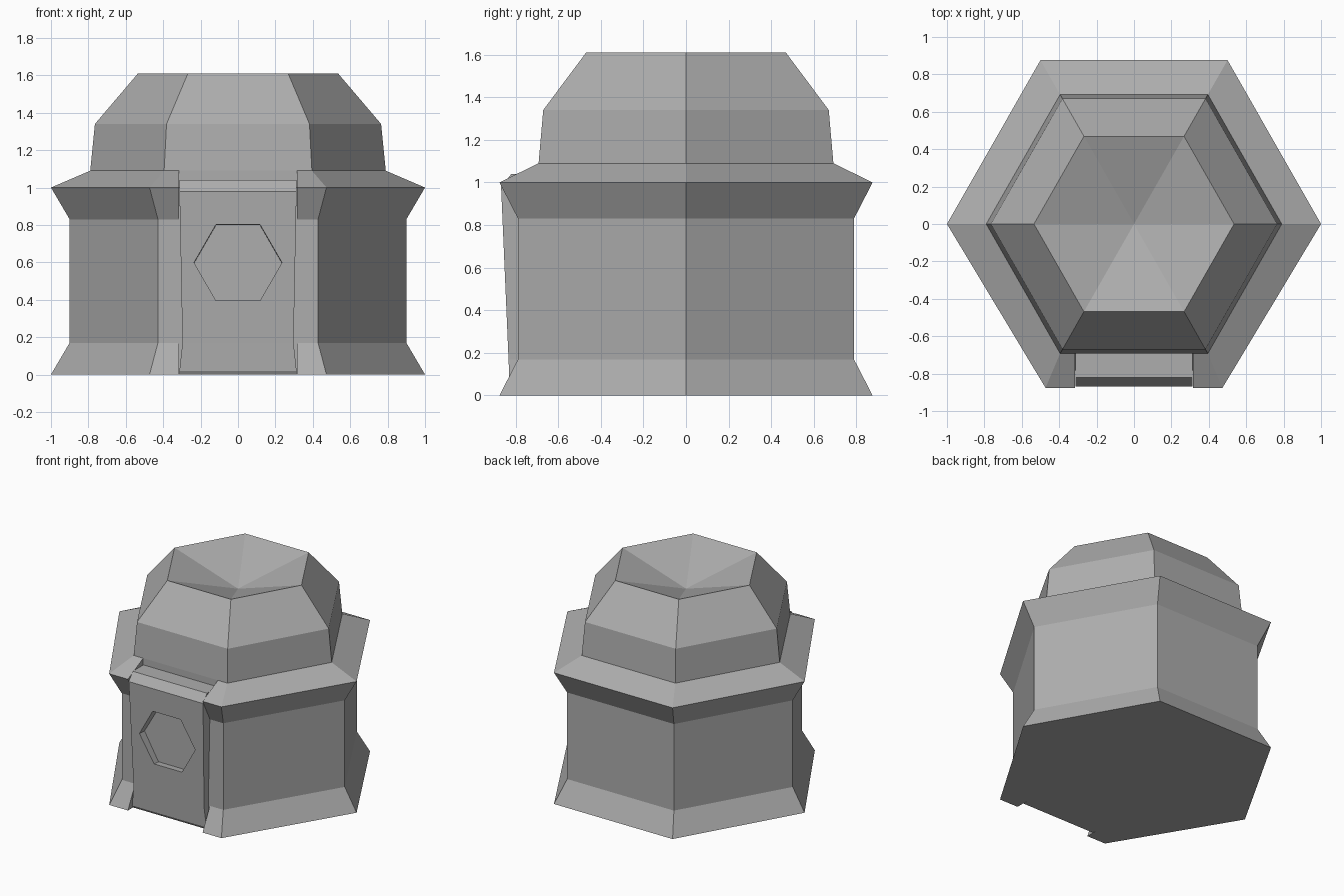
import bpy, bmesh, math

default = bpy.data.objects.get("Cube")
if default:
    bpy.data.objects.remove(default, do_unlink=True)

stone = bpy.data.materials.new("grey stone")
stone.use_nodes = True
GREY = (0.42, 0.42, 0.42, 1)
stone.diffuse_color = GREY
bsdf = stone.node_tree.nodes["Principled BSDF"]
bsdf.inputs["Base Color"].default_value = GREY
bsdf.inputs["Roughness"].default_value = 0.8


def loft(name, rings, apex=None):
    """Join equal rings of points; close with caps, or a point at the last ring."""
    bm = bmesh.new()
    loops = [[bm.verts.new(p) for p in ring] for ring in rings]
    n = len(loops[0])
    for a, b in zip(loops, loops[1:]):
        for i in range(n):
            j = (i + 1) % n
            bm.faces.new((a[i], a[j], b[j], b[i]))
    bm.faces.new(loops[0][::-1])
    if apex:
        tip = bm.verts.new(apex)
        for i in range(n):
            bm.faces.new((loops[-1][i], loops[-1][(i + 1) % n], tip))
    else:
        bm.faces.new(loops[-1])
    bmesh.ops.recalc_face_normals(bm, faces=bm.faces)
    mesh = bpy.data.meshes.new(name)
    bm.to_mesh(mesh)
    bm.free()
    mesh.materials.append(stone)
    obj = bpy.data.objects.new(name, mesh)
    bpy.context.collection.objects.link(obj)
    return obj


def carve(target, cutter):
    cutter.hide_render = True
    mod = target.modifiers.new("carve", "BOOLEAN")
    mod.operation, mod.solver, mod.object = "DIFFERENCE", "EXACT", cutter
    bpy.context.view_layer.objects.active = target
    bpy.ops.object.modifier_apply(modifier=mod.name)
    bpy.data.objects.remove(cutter, do_unlink=True)


def hexagon(z, r, front):
    """Six-sided ring; the front edge has its own half width."""
    d = r * 0.876
    return [(r, 0, z), (r / 2, d, z), (-r / 2, d, z),
            (-r, 0, z), (-front, -d, z), (front, -d, z)]


# Tower body: flared base, waist, eave, roof and sunken top
body = loft("tower_body", [
    hexagon(0, 1, 0.473), hexagon(0.17, 0.9, 0.428),
    hexagon(0.83, 0.9, 0.428), hexagon(1, 1, 0.473),
    hexagon(1.09, 0.79, 0.395), hexagon(1.34, 0.765, 0.382),
    hexagon(1.61, 0.535, 0.268)], apex=(0, 0, 1.44))

# Doorway slot through the base, eave and roof edge
slot_profile = [(-1.2, -0.1), (-0.782, -0.1), (-0.782, 0.9),
                (-0.692, 1), (-0.692, 1.15), (-1.2, 1.15)]
carve(body, loft("doorway_cutter",
                 [[(x, y, z) for y, z in slot_profile] for x in (-0.315, 0.315)]))

# Leaning door slab with bevelled top and bottom
door_rows = [(-0.815, 0, 0.313), (-0.827, 0.02, 0.313), (-0.833, 0.17, 0.297),
             (-0.868, 0.98, 0.313), (-0.82, 1.04, 0.313)]
door = loft("door", [[(-w, y, z), (w, y, z), (w, -0.66, z), (-w, -0.66, z)]
                     for y, z, w in door_rows])

# Six-sided recess in the door


def window_ring(y, z):
    return [(0.235 * math.cos(k * math.pi / 3), y, z + 0.235 * math.sin(k * math.pi / 3))
            for k in range(6)]


carve(door, loft("window_cutter", [window_ring(-0.95, 0.605), window_ring(-0.79, 0.595)]))
